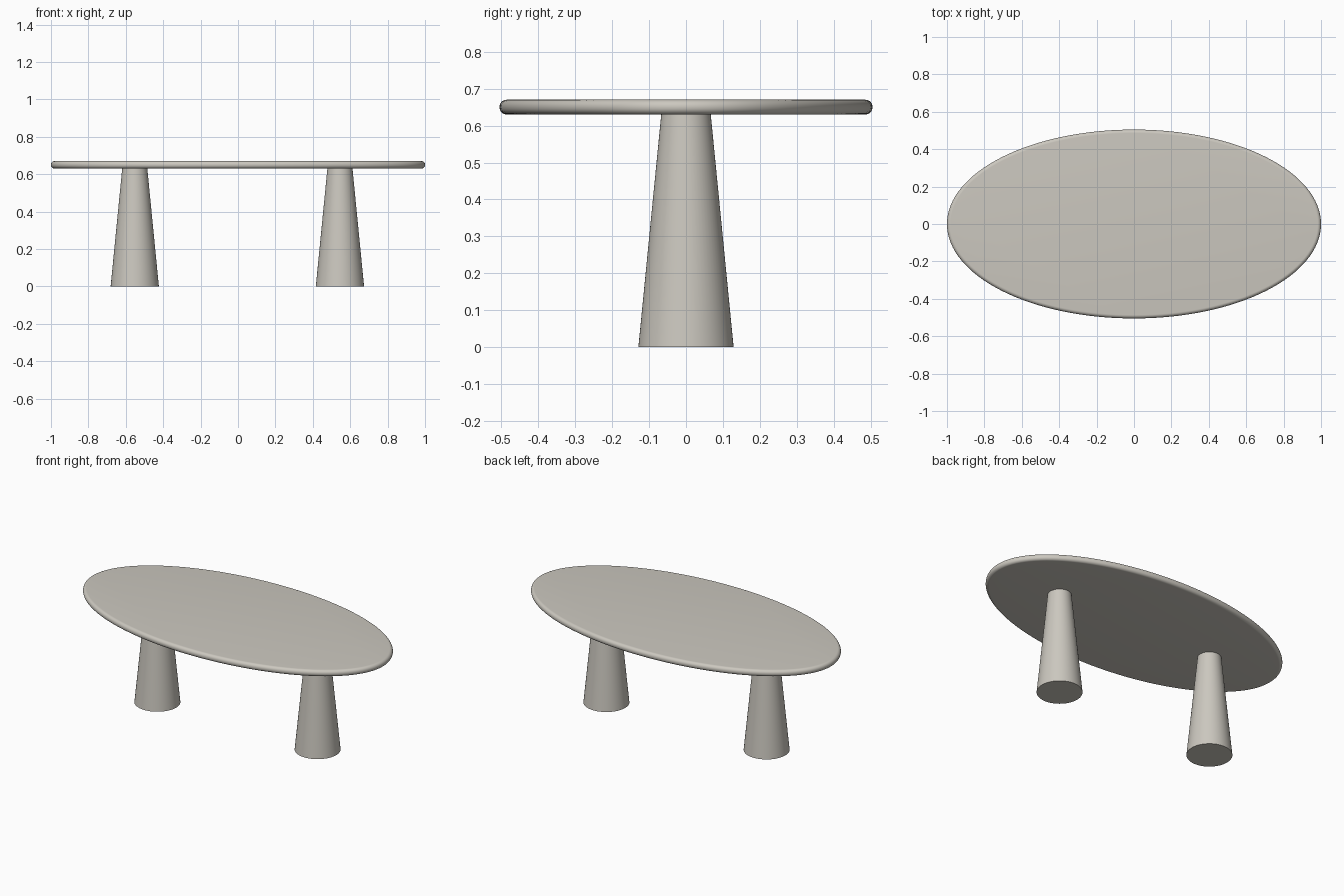
import bpy
import math

if "Cube" in bpy.data.objects:
    bpy.data.objects.remove(bpy.data.objects["Cube"])

mat = bpy.data.materials.new("warm grey")
mat.diffuse_color = (0.60, 0.575, 0.52, 1)
mat.use_nodes = True
mat.node_tree.nodes["Principled BSDF"].inputs["Base Color"].default_value = mat.diffuse_color


def finish(obj, name):
    obj.name = name
    obj.data.materials.append(mat)
    bpy.ops.object.shade_smooth_by_angle(angle=math.radians(35))


# Oval top with a fully rounded rim
bpy.ops.mesh.primitive_cylinder_add(vertices=128, radius=1, depth=0.04, location=(0, 0, 0.65))
top = bpy.context.object
top.scale = (1, 0.505, 1)
bpy.ops.object.transform_apply(location=False, rotation=False, scale=True)
bevel = top.modifiers.new("rounded rim", 'BEVEL')
bevel.width = 0.019
bevel.segments = 8
bevel.limit_method = 'ANGLE'
bevel.angle_limit = math.radians(60)
bpy.ops.object.modifier_apply(modifier=bevel.name)
finish(top, "table_top")

# Two tapered round legs
for name, x in (("left_leg", -0.552), ("right_leg", 0.545)):
    bpy.ops.mesh.primitive_cone_add(vertices=64, radius1=0.129, radius2=0.067,
                                    depth=0.631, location=(x, 0, 0.3155))
    finish(bpy.context.object, name)
